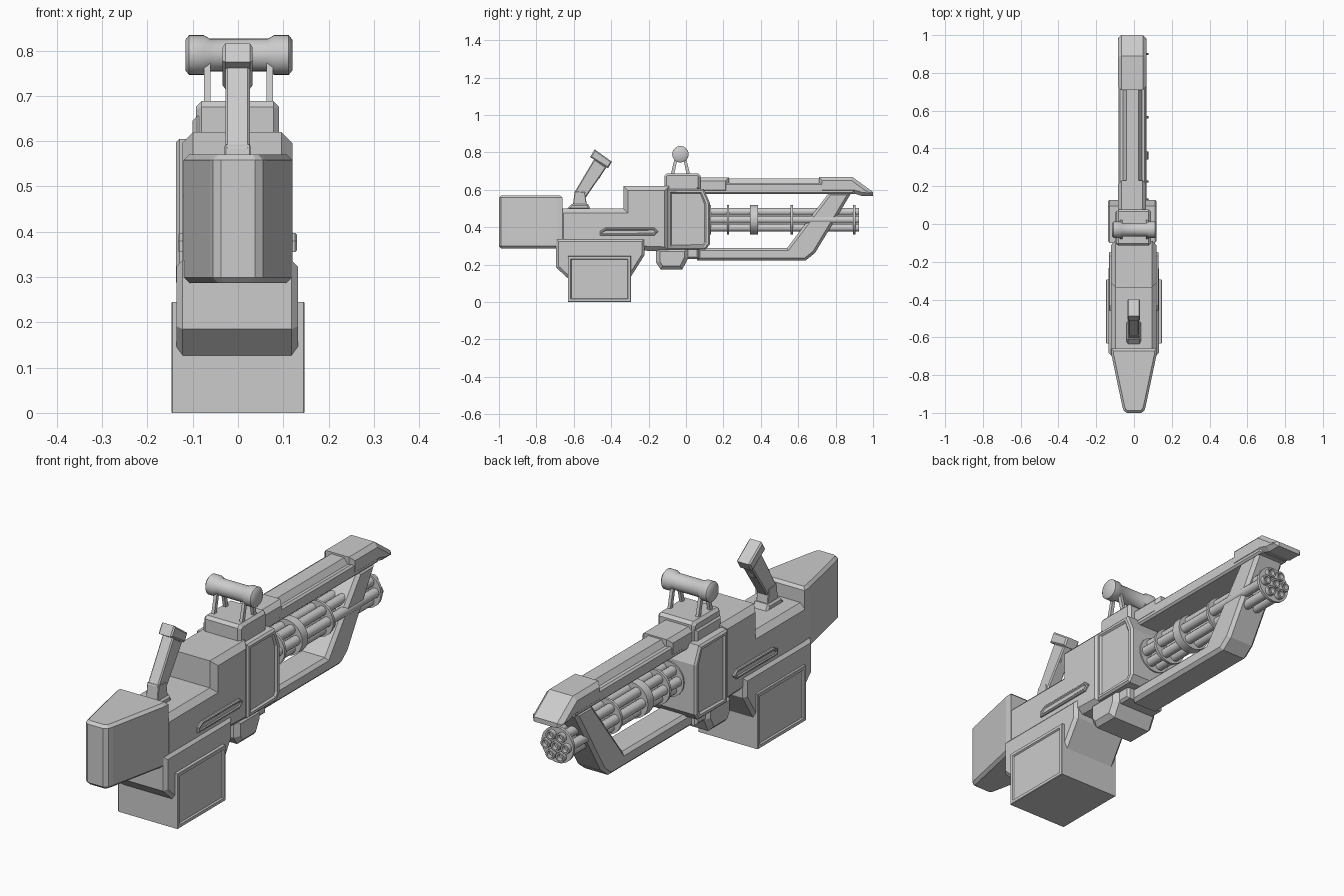
import bpy, bmesh, math
from mathutils import Vector, Matrix

if "Cube" in bpy.data.objects:
    bpy.data.objects.remove(bpy.data.objects["Cube"])


def finish(name, bm, smooth=False):
    bmesh.ops.recalc_face_normals(bm, faces=bm.faces)
    me = bpy.data.meshes.new(name)
    bm.to_mesh(me)
    bm.free()
    ob = bpy.data.objects.new(name, me)
    bpy.context.collection.objects.link(ob)
    if smooth:
        bpy.ops.object.select_all(action='DESELECT')
        ob.select_set(True)
        bpy.context.view_layer.objects.active = ob
        bpy.ops.object.shade_smooth_by_angle(angle=math.radians(40))
    return ob


def prism(name, pts, a, b, axis='x', chamfer=0.0, panel=None):
    """Extrude a 2D profile from a to b; chamfer its end rims; panel = (border, depth) recess."""
    k = 'xyz'.index(axis)
    place = (lambda u, v, w: (w, u, v), lambda u, v, w: (u, w, v), lambda u, v, w: (u, v, w))[k]
    bm = bmesh.new()
    lo = [bm.verts.new(place(u, v, a)) for u, v in pts]
    hi = [bm.verts.new(place(u, v, b)) for u, v in pts]
    n = len(pts)
    caps = [bm.faces.new(lo), bm.faces.new(hi)]
    for i in range(n):
        j = (i + 1) % n
        bm.faces.new((lo[i], lo[j], hi[j], hi[i]))
    bmesh.ops.recalc_face_normals(bm, faces=bm.faces)
    if chamfer:
        rim = list({e for f in caps for e in f.edges})
        bmesh.ops.bevel(bm, geom=rim, offset=chamfer, segments=1, affect='EDGES', profile=0.5)
    if panel:
        bm.normal_update()
        sides = [f for f in bm.faces if abs(f.normal[k]) > 0.99]
        bmesh.ops.inset_individual(bm, faces=sides, thickness=panel[0], depth=0)
        bmesh.ops.inset_individual(bm, faces=sides, thickness=panel[1], depth=-panel[1])
    return finish(name, bm)


def lathe(name, profile, centre, axis='y', n=24):
    """Turn (position, radius) pairs around a line through centre."""
    bm = bmesh.new()
    rings = []
    for t, r in profile:
        ring = []
        for i in range(n):
            c, s = r * math.cos(math.tau * i / n), r * math.sin(math.tau * i / n)
            co = (c, t, s) if axis == 'y' else (t, c, s)
            ring.append(bm.verts.new(Vector(co) + Vector(centre)))
        rings.append(ring)
    for p, q in zip(rings, rings[1:]):
        for i in range(n):
            j = (i + 1) % n
            bm.faces.new((p[i], p[j], q[j], q[i]))
    bm.faces.new(rings[0])
    bm.faces.new(rings[-1])
    return finish(name, bm, True)


def box(y0, y1, z0, z1):
    return [(y0, z0), (y1, z0), (y1, z1), (y0, z1)]


# Tapered stock, drawn in plan with a rounded nose
half = [(0.12, -0.66), (0.12, -0.69), (0.062, -0.965), (0.055, -0.988), (0.038, -1.0)]
prism('stock', half + [(-x, y) for x, y in reversed(half)], 0.287, 0.57, 'z', 0.012)

# Main body with a raised rear step
prism('body', [(-0.68, 0.29), (-0.09, 0.27), (-0.09, 0.62), (-0.335, 0.62),
               (-0.335, 0.50), (-0.68, 0.50)], -0.123, 0.12, 'x', 0.024)

# Receiver block, recessed side panels, top cap and belly block
prism('receiver', [(-0.10, 0.28), (0.105, 0.28), (0.128, 0.31), (0.128, 0.53), (0.095, 0.605),
                   (-0.10, 0.605)], -0.137, 0.119, 'x', 0.008, (0.014, 0.008))
prism('receiver_core', [(-0.11, 0.23), (0.07, 0.23), (0.07, 0.655), (-0.11, 0.655)],
      -0.10, 0.09, 'x', 0.01)
prism('receiver_cap', [(-0.115, 0.60), (0.077, 0.60), (0.077, 0.675), (0.065, 0.688),
                       (-0.103, 0.688), (-0.115, 0.675)], -0.093, 0.09, 'x', 0.012)
prism('belly_block', [(-0.16, 0.29), (-0.16, 0.21), (-0.135, 0.173), (-0.02, 0.173),
                      (0.012, 0.235), (0.012, 0.29)], -0.115, 0.11, 'x', 0.02)

# Magazine and its housing
prism('magazine_housing', [(-0.695, 0.337), (-0.695, 0.185), (-0.632, 0.127), (-0.30, 0.127),
                           (-0.222, 0.25), (-0.222, 0.337)], -0.136, 0.132, 'x', 0.014)
prism('magazine', box(-0.632, -0.295, 0.0, 0.245), -0.147, 0.147, 'x', 0.002, (0.018, 0.006))

# Grooved strips on both body sides
for side, x in (('left', -0.133), ('right', 0.13)):
    prism('side_strip_' + side, [(-0.46, 0.355), (-0.17, 0.355), (-0.148, 0.377), (-0.17, 0.397),
                                 (-0.43, 0.397), (-0.46, 0.38)],
          *sorted((x, x * 0.8)), 'x', 0.004, (0.006, 0.004))

# Upper rail: core, ridge and end blocks
prism('rail_core', box(0.06, 0.90, 0.577, 0.635), -0.082, 0.063, 'x', 0.008)
prism('rail_ridge', [(-0.062, 0.63), (0.045, 0.63), (0.024, 0.66), (-0.040, 0.66)],
      0.07, 0.75, 'y')
prism('rail_rear_block', box(0.06, 0.23, 0.58, 0.666), -0.084, 0.064, 'x', 0.018)
prism('rail_front_block', [(0.71, 0.58), (0.90, 0.58), (0.94, 0.567), (1.0, 0.567), (1.0, 0.588),
                           (0.89, 0.668), (0.71, 0.668)], -0.085, 0.065, 'x', 0.018)

# Lower guard rising to the muzzle
prism('lower_guard', [(0.06, 0.222), (0.64, 0.222), (0.69, 0.262), (0.885, 0.585), (0.765, 0.585),
                      (0.54, 0.288), (0.06, 0.288)], -0.078, 0.062, 'x', 0.014)

# Rotary barrel cluster and clamp rings
bc = (-0.003, 0, 0.44)
spots = [(0, 0)] + [(0.049 * math.cos(math.tau * i / 6), 0.049 * math.sin(math.tau * i / 6))
                    for i in range(6)]
for i, (dx, dz) in enumerate(spots):
    lathe('barrel_%d' % i, [(0.09, 0.021), (0.925, 0.021), (0.925, 0.014), (0.86, 0.014)],
          (bc[0] + dx, 0, bc[2] + dz), n=14)
for i, (y, w) in enumerate([(0.128, 0.012), (0.225, 0.012), (0.363, 0.042), (0.565, 0.012),
                            (0.90, 0.012)]):
    lathe('barrel_ring_%d' % i, [(y - w / 2, 0.079), (y + w / 2, 0.079)], bc)

# Rear grip: base, stub, leaning stalk, head and trigger
prism('grip_base', [(-0.64, 0.495), (-0.51, 0.495), (-0.525, 0.525), (-0.61, 0.525)],
      -0.04, 0.036, 'x', 0.008)
prism('grip_stub', [(-0.605, 0.515), (-0.53, 0.515), (-0.54, 0.588), (-0.595, 0.592)],
      -0.03, 0.028, 'x', 0.003)
prism('grip_stalk', [(-0.597, 0.585), (-0.535, 0.56), (-0.425, 0.72), (-0.49, 0.765)],
      -0.028, 0.026, 'x', 0.005)
prism('grip_head', [(-0.513, 0.775), (-0.417, 0.715), (-0.396, 0.75), (-0.488, 0.816)],
      -0.034, 0.032, 'x', 0.006)
prism('trigger', [(-0.43, 0.725), (-0.462, 0.66), (-0.49, 0.68), (-0.46, 0.74)],
      -0.018, 0.016, 'x', 0.003)

# Crosswise carry handle on four splayed legs
end = [(0.118, 0.034), (0.110, 0.044), (0.078, 0.044), (0.064, 0.036)]
lathe('carry_handle', [(-t, r) for t, r in end] + end[::-1], (0.002, -0.03, 0.79), 'x', 28)
for x in (-0.068, 0.07):
    for s in (-1, 1):
        leg = [(-0.03 + s * d, z) for d, z in ((0.052, 0.68), (0.034, 0.68), (0.012, 0.78), (0.028, 0.78))]
        prism('handle_leg', leg, x - 0.007, x + 0.007)
